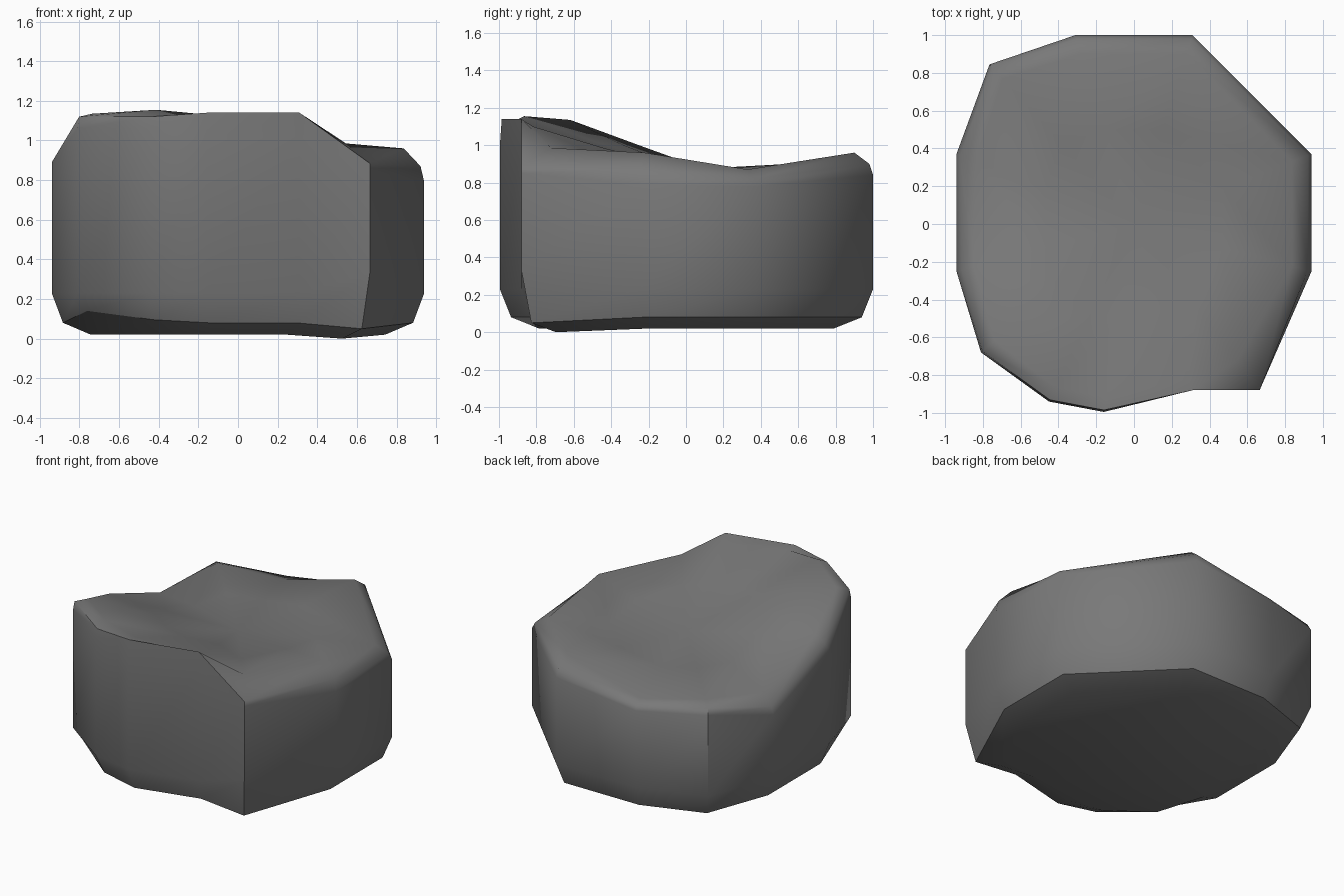
import bpy, math

if "Cube" in bpy.data.objects:
    bpy.data.objects.remove(bpy.data.objects["Cube"])

# Per column: x, y, wall-top z, rim scale, rim z, ridge scale, ridge z
columns = [
    (0.31, 1.00, 0.84, 0.98, 0.90, 0.90, 0.96),
    (-0.31, 1.00, 0.77, 0.98, 0.80, 0.90, 0.81),
    (-0.765, 0.845, 0.80, 0.98, 0.84, 0.91, 0.865),
    (-0.94, 0.37, 0.67, 0.98, 0.72, 0.89, 0.79),
    (-0.94, -0.25, 0.89, 0.97, 0.93, 0.90, 0.99),
    (-0.81, -0.68, 1.06, 0.99, 1.12, 0.91, 1.135),
    (-0.45, -0.94, 1.06, 0.99, 1.12, 0.92, 1.155),
    (-0.16, -0.995, 1.00, 0.99, 1.14, 0.92, 1.13),
    (0.31, -0.88, 1.02, 1.00, 1.14, 0.93, 1.10),
    (0.665, -0.88, 0.85, 1.00, 0.885, 0.82, 0.985),
    (0.94, -0.25, 0.79, 0.98, 0.87, 0.89, 0.96),
    (0.94, 0.37, 0.78, 0.98, 0.82, 0.89, 0.87),
]
n = len(columns)
mid_z = 0.87
foot_z = {0.665: 0.05, -0.81: 0.14, -0.45: 0.095}
verts = []


def ring(scale, height):
    for c in columns:
        s = scale(c)
        verts.append((c[0] * s, c[1] * s, height(c)))


# Underside bevel and straight walls
ring(lambda c: 0.79, lambda c: 0.0 if c[0] == 0.665 else 0.02)
ring(lambda c: 0.94, lambda c: foot_z.get(c[0], 0.08))
ring(lambda c: 1.0, lambda c: 0.33 if c[0] == 0.665 else 0.23)
ring(lambda c: 1.0, lambda c: c[2])
# Rounded rim, ridge and sagging top
ring(lambda c: c[3], lambda c: c[4])
ring(lambda c: c[5], lambda c: c[6])
ring(lambda c: 0.5, lambda c: mid_z + (c[6] - mid_z) * (0.5 if c[1] < 0 else 0.3))

faces = [tuple(reversed(range(n)))]
for r in range(6):
    for i in range(n):
        j = (i + 1) % n
        faces.append((r * n + i, r * n + j, (r + 1) * n + j, (r + 1) * n + i))
verts.append((0, 0, mid_z))
faces += [(6 * n + i, 6 * n + (i + 1) % n, 7 * n) for i in range(n)]

mesh = bpy.data.meshes.new("boulder")
mesh.from_pydata(verts, [], faces)
mesh.update()
boulder = bpy.data.objects.new("boulder", mesh)
bpy.context.collection.objects.link(boulder)

# Dark stone
stone = bpy.data.materials.new("stone")
stone.diffuse_color = (0.19, 0.19, 0.19, 1)
stone.use_nodes = True
stone.node_tree.nodes["Principled BSDF"].inputs["Base Color"].default_value = stone.diffuse_color
mesh.materials.append(stone)

# Smooth shading with crisp corners, underside edge and back-left corner
bpy.context.view_layer.objects.active = boulder
boulder.select_set(True)
bpy.ops.object.shade_smooth_by_angle(angle=math.radians(48))
for e in mesh.edges:
    a, b = sorted(e.vertices)
    if (n <= a and b < 2 * n) or (a, b) == (2 * n + 2, 3 * n + 2):
        e.use_edge_sharp = True
